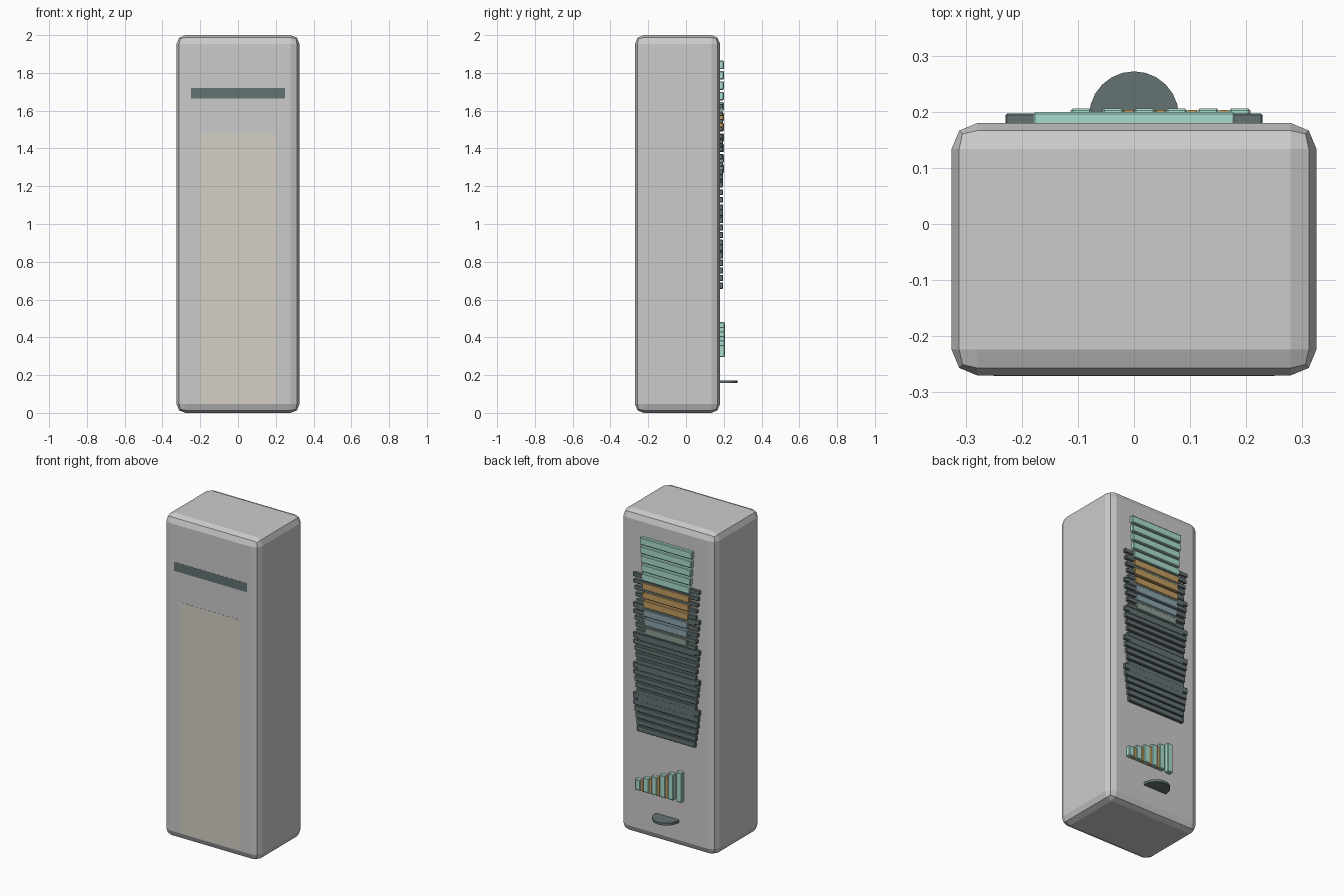
import bpy

if "Cube" in bpy.data.objects:
    bpy.data.objects.remove(bpy.data.objects["Cube"])


def material(name, rgb):
    m = bpy.data.materials.new(name)
    m.diffuse_color = (*rgb, 1)
    m.use_nodes = True
    m.node_tree.nodes["Principled BSDF"].inputs["Base Color"].default_value = m.diffuse_color
    return m


TEAL = material("teal", (0.40, 0.72, 0.62))
DARK = material("dark_slate", (0.13, 0.17, 0.17))
AMBER = material("amber", (0.55, 0.34, 0.12))
BLUE = material("pale_blue", (0.27, 0.38, 0.42))
SAGE = material("sage", (0.26, 0.34, 0.29))
BEIGE = material("beige", (0.66, 0.63, 0.56))


def box(name, x, y, z, mat=None, bevel=0.0, segments=1):
    """Box from (min, max) ranges on each axis."""
    bpy.ops.mesh.primitive_cube_add(
        size=1, location=(sum(x) / 2, sum(y) / 2, sum(z) / 2))
    ob = bpy.context.object
    ob.name = name
    ob.scale = (x[1] - x[0], y[1] - y[0], z[1] - z[0])
    bpy.ops.object.transform_apply(location=False, rotation=False, scale=True)
    if mat:
        ob.data.materials.append(mat)
    if bevel:
        mod = ob.modifiers.new("bevel", "BEVEL")
        mod.width = bevel
        mod.segments = segments
    return ob


# Cabinet body with chamfered edges
BACK = 0.18
box("cabinet_body", (-0.325, 0.325), (-0.27, BACK), (0, 2), None, 0.046, 2)

# Flush front panel and its dark surround
FRONT = (-0.271, -0.26)
box("front_panel", (-0.20, 0.20), FRONT, (0.05, 1.48), BEIGE)
box("front_header", (-0.25, 0.25), FRONT, (1.665, 1.72), DARK)

# Central column of coloured slats, tapering downwards
colours = [TEAL] * 5 + [AMBER] * 3 + [BLUE] * 2 + [SAGE]
for i, mat in enumerate(colours):
    top = 1.865 - 0.055 * i
    w = 0.18 - 0.0035 * i
    box(f"display_slat_{i}", (-w, w), (BACK - 0.005, 0.2), (top - 0.045, top), mat, 0.004)

# Five tapered stacks of dark louvres
for s in range(5):
    h = 0.024 + 0.0025 * s
    for i in range(6):
        top = 1.635 - 0.186 * s - 0.04 * i
        w = 0.229 - 0.006 * i
        box(f"louvre_{s}_{i}", (-w, w), (BACK - 0.005, 0.197), (top - h, top), DARK, 0.003)

# Row of level bars, shorter towards +x, with amber strips between
for i in range(6):
    cx = -0.094 + 0.0565 * i
    top = 0.48 - 0.024 * i
    box(f"level_bar_{i}", (cx - 0.019, cx + 0.019), (BACK - 0.005, 0.206), (0.295, top), TEAL, 0.004)
    if 1 <= i < 5:
        box(f"level_strip_{i}", (cx + 0.02, cx + 0.0365), (BACK - 0.005, 0.203),
            (0.295, top - 0.024), AMBER)

# Round ledge projecting from the lower back
bpy.ops.mesh.primitive_cylinder_add(vertices=24, radius=0.08, depth=0.015,
                                    location=(0, 0.192, 0.165))
ledge = bpy.context.object
ledge.name = "round_ledge"
ledge.data.materials.append(DARK)
